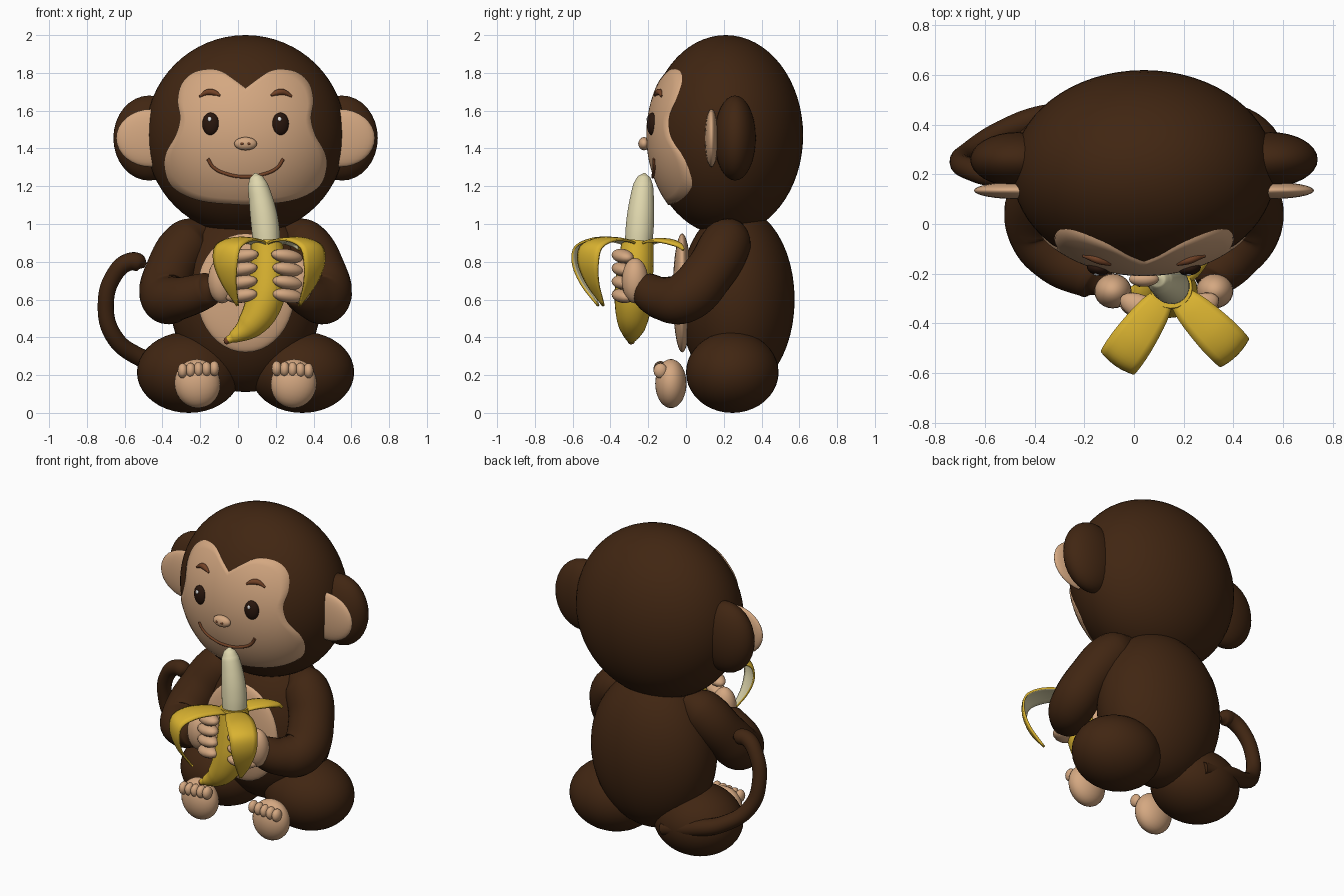
import bpy, bmesh, math
from mathutils import Vector, Matrix, Euler

if "Cube" in bpy.data.objects:
    bpy.data.objects.remove(bpy.data.objects["Cube"])

CX = 0.04  # mirror plane of the body


def mat(name, r, g, b):
    m = bpy.data.materials.new(name)
    m.diffuse_color = (r, g, b, 1)
    m.use_nodes = True
    m.node_tree.nodes["Principled BSDF"].inputs["Base Color"].default_value = m.diffuse_color
    return m


FUR = mat("dark brown fur", 0.052, 0.019, 0.006)
SKIN = mat("tan skin", 0.66, 0.39, 0.22)
YELLOW = mat("yellow peel", 0.70, 0.45, 0.03)
CREAM = mat("cream flesh", 0.74, 0.68, 0.42)
BROWN = mat("mid brown", 0.17, 0.055, 0.02)
DARK = mat("dark eye", 0.022, 0.008, 0.004)
WHITE = mat("white glint", 0.9, 0.9, 0.9)


def finish(name, bm, *mats):
    me = bpy.data.meshes.new(name)
    bm.to_mesh(me)
    bm.free()
    ob = bpy.data.objects.new(name, me)
    bpy.context.collection.objects.link(ob)
    for m in mats:
        me.materials.append(m)
    for p in me.polygons:
        p.use_smooth = True
    return ob


def ball(name, c, r, m, rot=(0, 0, 0), seg=24):
    bm = bmesh.new()
    M = Matrix.LocRotScale(Vector(c), Euler([math.radians(a) for a in rot]), Vector(r))
    bmesh.ops.create_uvsphere(bm, u_segments=seg, v_segments=seg // 2, radius=1, matrix=M)
    return finish(name, bm, m)


def tube(name, pts, m, sides=6):
    """Smooth tube through (x, y, z, radius) points."""
    cu = bpy.data.curves.new(name, 'CURVE')
    cu.dimensions = '3D'
    cu.bevel_depth = 1
    cu.bevel_resolution = sides
    cu.resolution_u = 8
    cu.use_fill_caps = True
    sp = cu.splines.new('BEZIER')
    sp.radius_interpolation = 'CARDINAL'
    sp.bezier_points.add(len(pts) - 1)
    for bp, p in zip(sp.bezier_points, pts):
        bp.co = p[:3]
        bp.radius = p[3]
        bp.handle_left_type = bp.handle_right_type = 'AUTO'
    cu.materials.append(m)
    ob = bpy.data.objects.new(name, cu)
    bpy.context.collection.objects.link(ob)
    bpy.ops.object.select_all(action='DESELECT')
    ob.select_set(True)
    bpy.context.view_layer.objects.active = ob
    bpy.ops.object.convert(target='MESH')
    bpy.ops.object.shade_smooth_by_angle(angle=math.radians(50))
    return ob


def smooth_path(pts, n=5):
    """Catmull-Rom samples through the points."""
    P = [Vector(p) for p in pts]
    P = [2 * P[0] - P[1]] + P + [2 * P[-1] - P[-2]]
    out = []
    for a, b, c, d in zip(P, P[1:], P[2:], P[3:]):
        for k in range(n):
            t = k / n
            out.append(0.5 * (2 * b + (c - a) * t + (2 * a - 5 * b + 4 * c - d) * t * t
                              + (3 * b - a - 3 * c + d) * t ** 3))
    return out + [P[-2]]


def face_y(dx, z):
    """Front surface of the head."""
    return 0.21 - 0.41 * math.sqrt(max(0, 1 - (dx / 0.53) ** 2 - ((z - 1.47) / 0.53) ** 2))


# head and body
ball("head", (CX, 0.21, 1.47), (0.53, 0.41, 0.53), FUR, seg=64)
ball("body", (CX, 0.27, 0.6), (0.40, 0.305, 0.49), FUR, seg=48)
ball("belly_patch", (CX, -0.02, 0.635), (0.26, 0.05, 0.315), SKIN, seg=40)

# heart-shaped face plate following the head
half = [(0, 1.72), (0.06, 1.765), (0.13, 1.81), (0.2, 1.82), (0.28, 1.8), (0.34, 1.74),
        (0.36, 1.65), (0.347, 1.56), (0.37, 1.47), (0.42, 1.38), (0.43, 1.3), (0.4, 1.21),
        (0.32, 1.15), (0.2, 1.115), (0, 1.10)]
side = smooth_path(half, 4)
outline = side + [Vector((-p.x, p.y)) for p in reversed(side[1:-1])]
bm = bmesh.new()
mid = Vector((0, 1.45))
rings = []
for k in range(1, 14):
    f, off = (k / 12, 0.010) if k < 13 else (1.0, -0.02)
    ring = []
    for p in outline:
        q = mid + (p - mid) * f
        ring.append(bm.verts.new((CX + q.x, face_y(q.x, q.y) - off, q.y)))
    rings.append(ring)
hub = bm.verts.new((CX, face_y(0, 1.45) - 0.010, 1.45))
n = len(outline)
for i in range(n):
    j = (i + 1) % n
    bm.faces.new((hub, rings[0][j], rings[0][i]))
    for a, b in zip(rings, rings[1:]):
        bm.faces.new((a[i], a[j], b[j], b[i]))
bmesh.ops.recalc_face_normals(bm, faces=bm.faces)
if hub.normal.y > 0 or hub.link_faces[0].normal.y > 0:
    bmesh.ops.reverse_faces(bm, faces=bm.faces)
finish("face", bm, SKIN)

# nose and mouth
ball("nose", (CX, -0.222, 1.425), (0.06, 0.03, 0.035), SKIN)
tube("mouth", [(CX + dx, face_y(dx, z) - 0.012, z, 0.009) for dx, z in
               [(-0.2, 1.345), (-0.17, 1.30), (-0.1, 1.265), (0, 1.25),
                (0.1, 1.265), (0.17, 1.30), (0.2, 1.345)]], BROWN, 3)

for s, tag in ((-1, "left"), (1, "right")):
    X = lambda d: CX + s * d
    # eyes, brows, nostrils
    ball(tag + "_eye", (X(0.185), -0.18, 1.53), (0.045, 0.027, 0.06), DARK, (0, 0, s * 12))
    ball(tag + "_eye_glint", (X(0.185) - 0.005, -0.203, 1.555), (0.011, 0.006, 0.013), WHITE, seg=12)
    ball(tag + "_nostril", (X(0.018), -0.248, 1.425), (0.009, 0.005, 0.008), BROWN, seg=12)
    tube(tag + "_brow", [(X(d), face_y(d, z) - 0.012, z, r) for d, z, r in
                         [(0.135, 1.68, 0.006), (0.165, 1.695, 0.015), (0.2, 1.698, 0.016),
                          (0.245, 1.675, 0.006)]], BROWN, 3)
    # ears
    ball(tag + "_ear", (X(0.51), 0.26, 1.455), (0.19, 0.11, 0.225), FUR, seg=32)
    ball(tag + "_inner_ear", (X(0.5), 0.135, 1.455), (0.185, 0.035, 0.153), SKIN, seg=32)
    # legs, feet and toes
    ball(tag + "_leg", (X(0.30), 0.245, 0.215), (0.275, 0.245, 0.215), FUR, seg=40)
    ball(tag + "_foot", (X(0.255), -0.08, 0.155), (0.122, 0.083, 0.13), SKIN, (0, s * 12, 0), 28)
    for k in range(5):
        ball(f"{tag}_toe_{k + 1}", (X(0.165 + 0.042 * k), -0.135, 0.235 - 0.003 * k),
             (0.027, 0.037, 0.04), SKIN, seg=16)
    # arms
    h = 0.02 if s > 0 else 0.12  # the left hand reaches further across
    tube(tag + "_arm", [(X(0.2), 0.25, 0.97, 0.07), (X(0.29), 0.22, 0.91, 0.13),
                        (X(0.40), 0.12, 0.74, 0.135), (X(0.42), -0.01, 0.61, 0.135),
                        (X(0.36), -0.12, 0.605, 0.115), (X(0.29 - h * 0.8), -0.22, 0.655, 0.09),
                        (X(0.28 - h), -0.25, 0.67, 0.05)], FUR, 10)
    # hands with curled fingers
    hx = -0.085 if s < 0 else 0.325
    fx = 0.02 if s < 0 else 0.265
    ball(tag + "_palm", (hx, -0.27, 0.70), (0.075, 0.07, 0.12), SKIN)
    for k in range(4):
        ball(f"{tag}_finger_{k + 1}", (fx - s * 0.006 * (k == 3), -0.335, 0.62 + 0.07 * k),
             (0.09, 0.05, 0.037), SKIN, (0, s * 8, s * 25), 20)

# tail
tube("tail", [(-0.15, 0.45, 0.2, 0.04), (-0.36, 0.43, 0.25, 0.05), (-0.53, 0.37, 0.30, 0.048),
              (-0.66, 0.29, 0.41, 0.045), (-0.70, 0.25, 0.57, 0.043), (-0.655, 0.22, 0.73, 0.045),
              (-0.575, 0.2, 0.80, 0.047), (-0.52, 0.2, 0.795, 0.045), (-0.49, 0.2, 0.78, 0.015)], FUR)

# banana
tube("banana_flesh", [(0.155, -0.255, 0.85, 0.07), (0.145, -0.245, 0.98, 0.075),
                      (0.125, -0.235, 1.11, 0.067), (0.103, -0.226, 1.21, 0.052),
                      (0.095, -0.222, 1.25, 0.032), (0.092, -0.22, 1.27, 0.006)], CREAM, 8)
tube("banana_peel", [(0.15, -0.255, 0.91, 0.085), (0.16, -0.27, 0.75, 0.097),
                     (0.135, -0.28, 0.58, 0.098), (0.06, -0.285, 0.46, 0.072),
                     (-0.025, -0.29, 0.40, 0.032), (-0.055, -0.29, 0.385, 0.02)], YELLOW, 8)
ball("banana_tip", (-0.06, -0.29, 0.382), (0.016, 0.02, 0.02), BROWN, seg=12)


def peel_flap(name, dx, dy, prof):
    """Strip curling outward; profile is (distance, height, half width)."""
    d = Vector((dx, dy, 0)).normalized()
    t = Vector((-d.y, d.x, 0))
    bm = bmesh.new()
    rows = []
    for r, z, w in smooth_path(prof, 6):
        base = Vector((0.145, -0.255, z)) + d * r
        rows.append([bm.verts.new(base + t * (w * k / 3) - d * 0.012 * (k / 3) ** 2
                                  - Vector((0, 0, 0.012 * (k / 3) ** 2))) for k in range(-3, 4)])
    for a, b in zip(rows, rows[1:]):
        for j in range(6):
            bm.faces.new((a[j], b[j], b[j + 1], a[j + 1]))
    ob = finish(name, bm, YELLOW, CREAM)
    mod = ob.modifiers.new("thickness", 'SOLIDIFY')
    mod.thickness = 0.012
    mod.offset = -1
    mod.material_offset = 1


front = [(0.05, 0.905, 0.045), (0.14, 0.928, 0.07), (0.27, 0.93, 0.085), (0.365, 0.89, 0.085),
         (0.385, 0.80, 0.075), (0.35, 0.69, 0.045), (0.27, 0.575, 0.006)]
back = [(0.05, 0.905, 0.045), (0.12, 0.925, 0.065), (0.21, 0.922, 0.06), (0.28, 0.90, 0.035),
        (0.31, 0.87, 0.005)]
peel_flap("front_left_flap", -0.57, -0.82, front)
peel_flap("front_right_flap", 0.70, -0.71, front)
peel_flap("back_left_flap", -0.6, 0.8, back)
peel_flap("back_right_flap", 0.6, 0.8, back)
